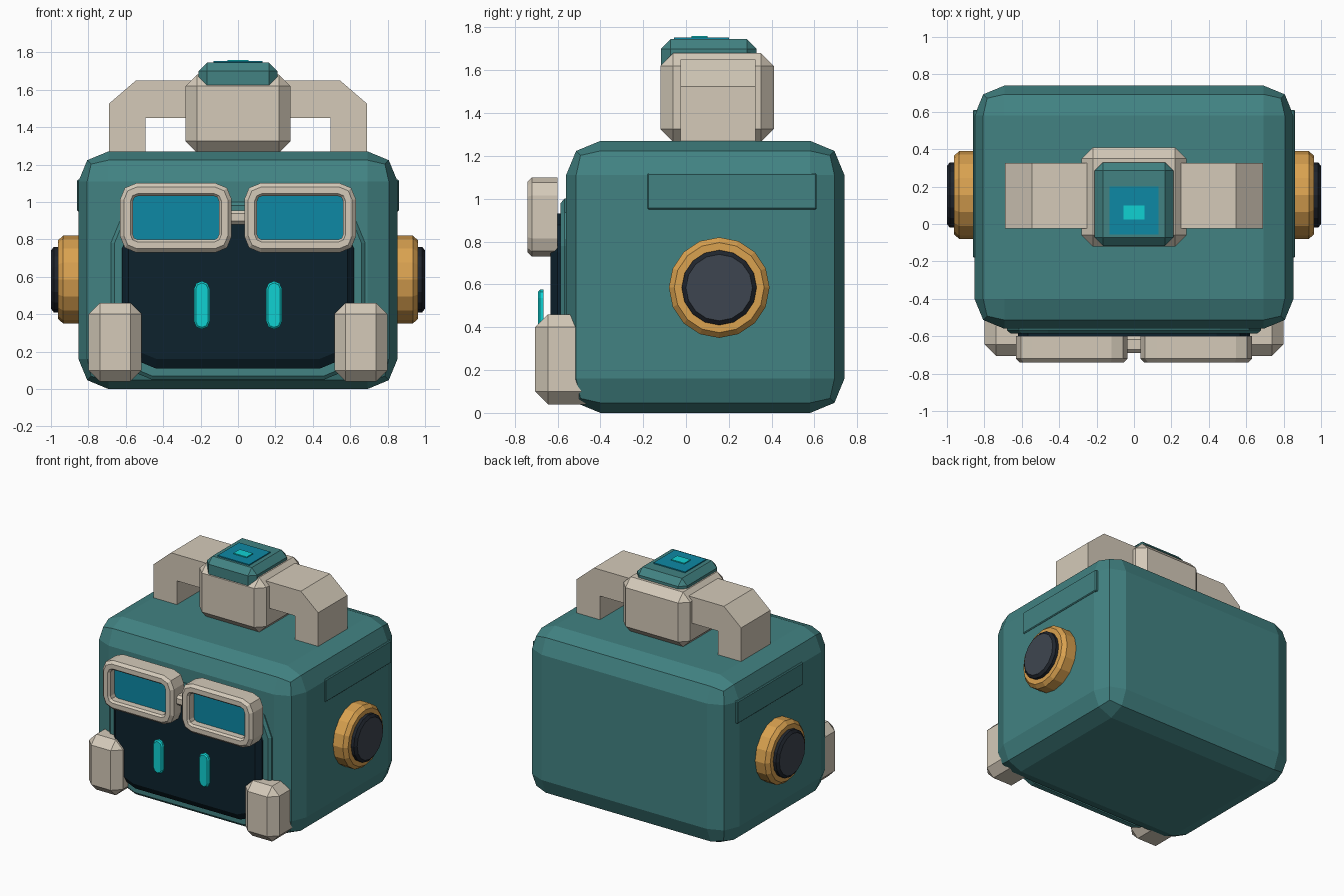
import bpy, bmesh, math
from mathutils import Vector

if "Cube" in bpy.data.objects:
    bpy.data.objects.remove(bpy.data.objects["Cube"])


def material(name, r, g, b):
    m = bpy.data.materials.new(name)
    m.diffuse_color = (r, g, b, 1)
    m.use_nodes = True
    m.node_tree.nodes["Principled BSDF"].inputs["Base Color"].default_value = m.diffuse_color
    return m


TEAL = material("teal", .054, .225, .225)
BEIGE = material("beige", .66, .59, .485)
NAVY = material("navy", .004, .016, .027)
BLUE = material("blue", .004, .25, .375)
CYAN = material("cyan", .005, .64, .65)
GOLD = material("gold", .70, .36, .08)
SLATE = material("slate", .048, .06, .08)
DARK = material("dark slate", .014, .018, .026)


def finish(bm, name, mat):
    bmesh.ops.recalc_face_normals(bm, faces=bm.faces)
    me = bpy.data.meshes.new(name)
    bm.to_mesh(me)
    bm.free()
    ob = bpy.data.objects.new(name, me)
    bpy.context.collection.objects.link(ob)
    me.materials.append(mat)
    return ob


def box(name, mat, lo, hi, bevel=0, segments=1):
    """Box between two corners, optionally with bevelled edges."""
    lo, hi = Vector(lo), Vector(hi)
    bm = bmesh.new()
    bmesh.ops.create_cube(bm, size=1)
    for v in bm.verts:
        v.co = (lo + hi) / 2 + v.co * (hi - lo)
    if bevel:
        bmesh.ops.bevel(bm, geom=bm.edges[:], offset=bevel, segments=segments,
                        profile=.5, affect='EDGES')
    return finish(bm, name, mat)


def loft(name, mat, loops, ring=False):
    """Skin matching point loops; ring joins last to first, else ends are capped."""
    bm = bmesh.new()
    rows = [[bm.verts.new(p) for p in loop] for loop in loops]
    n = len(rows[0])
    for a, b in list(zip(rows, rows[1:])) + ([(rows[-1], rows[0])] if ring else []):
        for i in range(n):
            j = (i + 1) % n
            bm.faces.new((a[i], a[j], b[j], b[i]))
    if not ring:
        bm.faces.new(rows[0])
        bm.faces.new(rows[-1])
    return finish(bm, name, mat)


def rounded(cx, cz, hw, hh, r, y, steps=2):
    """Rounded rectangle in the xz plane at depth y."""
    pts = []
    for k, (sx, sz) in enumerate(((1, 1), (-1, 1), (-1, -1), (1, -1))):
        for i in range(steps + 1):
            a = math.radians(90 * k + 90 * i / steps)
            pts.append((cx + sx * (hw - r) + r * math.cos(a), y,
                        cz + sz * (hh - r) + r * math.sin(a)))
    return pts


def circle(x, r, n=16, cy=.155, cz=.585):
    return [(x, cy + r * math.cos(math.tau * i / n), cz + r * math.sin(math.tau * i / n))
            for i in range(n)]


# Main body
box("body", TEAL, (-.853, -.56, 0), (.853, .74, 1.27), .16, 2)

# Face surround and dark visor
loft("face_surround", TEAL, [rounded(0, .525, .68, .475, .22, -.53),
                             rounded(0, .525, .68, .475, .22, -.568),
                             rounded(0, .525, .66, .455, .2, -.585)])
loft("visor", NAVY, [rounded(0, .52, .62, .41, .18, -.56),
                     rounded(0, .52, .62, .41, .18, -.60),
                     rounded(0, .535, .585, .375, .15, -.632)])

# Carry handle: arch profile extruded along y
half = [(.69, 1.26), (.69, 1.525), (.545, 1.65)]
inner = [(.495, 1.26), (.495, 1.45)]
arch = half + [(-x, z) for x, z in reversed(half)] + [(-x, z) for x, z in inner] \
    + [(x, z) for x, z in reversed(inner)]
loft("handle", BEIGE, [[(x, y, z) for x, z in arch] for y in (-.025, .325)])

# Top block with cap and small screen
box("top_block", BEIGE, (-.28, -.12, 1.265), (.28, .41, 1.68), .06)
box("top_cap", TEAL, (-.21, -.117, 1.58), (.21, .33, 1.745), .045)
box("top_screen", BLUE, (-.132, -.055, 1.744), (.132, .2, 1.753))
box("top_screen_mark", CYAN, (-.056, .025, 1.752), (.056, .1, 1.76))

# Goggle bridge
box("goggle_bridge", BEIGE, (-.06, -.69, .88), (.06, -.6, .955), .018)

for s, side in ((-1, "left"), (1, "right")):
    # Goggle frame and lens
    c = (s * .332, .915)
    loft(side + "_goggle_frame", BEIGE, [
        rounded(*c, .298, .185, .085, -.60),
        rounded(*c, .298, .185, .085, -.72),
        rounded(*c, .278, .165, .07, -.74),
        rounded(*c, .243, .13, .04, -.74),
        rounded(*c, .23, .117, .028, -.725),
        rounded(*c, .23, .117, .028, -.60)], ring=True)
    loft(side + "_goggle_lens", BLUE, [rounded(*c, .24, .127, .03, -.61),
                                       rounded(*c, .24, .127, .03, -.675)])
    # Glowing eye bar
    e = (s * .193, .448)
    loft(side + "_eye", CYAN, [rounded(*e, .042, .128, .04, -.665),
                               rounded(*e, .042, .128, .04, -.682),
                               rounded(*e, .032, .118, .03, -.69)])
    # Stubby hand
    x0, x1 = sorted((s * .515, s * .798))
    box(side + "_hand", BEIGE, (x0, -.705, .04), (x1, -.41, .46), .06)
    # Raised side panel
    x0, x1 = sorted((s * .80, s * .861))
    box(side + "_side_panel", TEAL, (x0, -.18, .95), (x1, .61, 1.12), .006)
    # Ear disc: gold rim and dark core
    loft(side + "_ear_rim", GOLD, [circle(s * .84, .235), circle(s * .935, .235),
                                   circle(s * .962, .21)])
    core = loft(side + "_ear_core", DARK, [circle(s * .95, .175), circle(s * .985, .175),
                                           circle(s, .155)])
    core.data.materials.append(SLATE)
    for f in core.data.polygons:
        if abs(f.normal.x) > .9:
            f.material_index = 1
